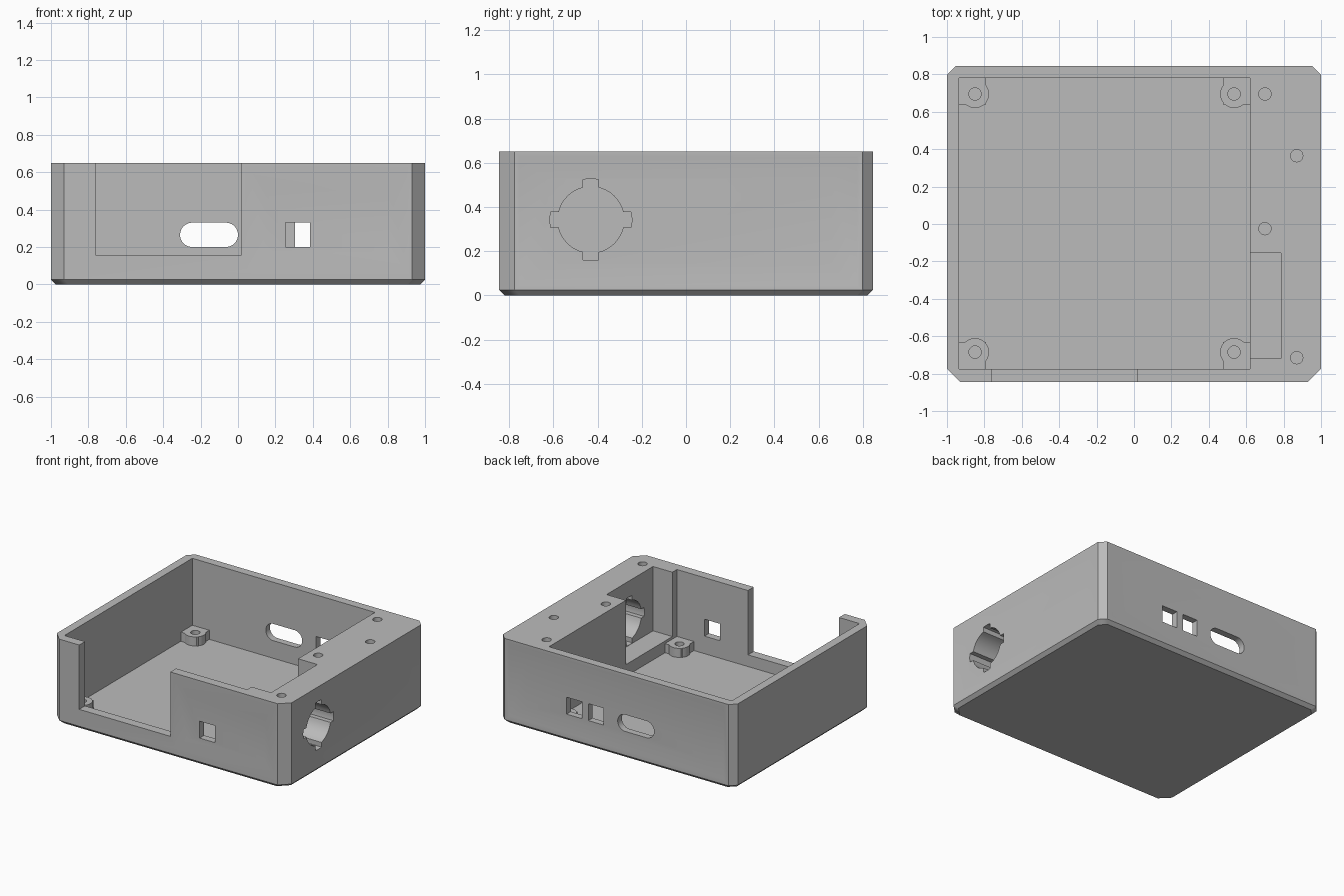
import bpy, bmesh, math
from mathutils import Matrix, Vector

cube = bpy.data.objects.get("Cube")
if cube:
    bpy.data.objects.remove(cube, do_unlink=True)

grey = bpy.data.materials.new("matte grey plastic")
grey.use_nodes = True
colour = (0.5, 0.5, 0.5, 1)
grey.diffuse_color = colour
grey.node_tree.nodes["Principled BSDF"].inputs["Base Color"].default_value = colour

TOP, FLOOR, SILL, HIGH = 0.65, 0.065, 0.155, 0.8
Z_AXIS = Matrix.Identity(3)
X_AXIS = Matrix(((0, 0, 1), (1, 0, 0), (0, 1, 0)))    # local xy -> world yz
Y_AXIS = Matrix(((1, 0, 0), (0, 0, -1), (0, 1, 0)))   # local xy -> world xz, depth to -y


def loft(name, rings, turn=Z_AXIS):
    """Closed solid through rings of (points, height)."""
    bm = bmesh.new()
    loops = [[bm.verts.new(turn @ Vector((x, y, h))) for x, y in pts] for pts, h in rings]
    n = len(loops[0])
    for a, b in zip(loops, loops[1:]):
        for i in range(n):
            bm.faces.new((a[i], a[(i + 1) % n], b[(i + 1) % n], b[i]))
    bm.faces.new(loops[0][::-1])
    bm.faces.new(loops[-1])
    bmesh.ops.recalc_face_normals(bm, faces=bm.faces)
    mesh = bpy.data.meshes.new(name)
    bm.to_mesh(mesh)
    bm.free()
    mesh.materials.append(grey)
    ob = bpy.data.objects.new(name, mesh)
    bpy.context.collection.objects.link(ob)
    return ob


def prism(name, pts, low, high, turn=Z_AXIS):
    return loft(name, [(pts, low), (pts, high)], turn)


def rect(x0, x1, y0, y1):
    return [(x0, y0), (x1, y0), (x1, y1), (x0, y1)]


def circle(x, y, r, n=32):
    return [(x + r * math.cos(math.tau * i / n), y + r * math.sin(math.tau * i / n))
            for i in range(n)]


def combine(target, tool, operation="DIFFERENCE"):
    """Apply a boolean and discard the tool."""
    mod = target.modifiers.new("cut", "BOOLEAN")
    mod.operation, mod.solver, mod.object = operation, "EXACT", tool
    bpy.context.view_layer.objects.active = target
    bpy.ops.object.modifier_apply(modifier=mod.name)
    bpy.data.objects.remove(tool, do_unlink=True)
    return target


def outline(inset):
    """Footprint with wide front and narrow back corner chamfers."""
    w, d, f, b = 1 - inset, 0.845 - inset, 0.07, 0.047
    half = [(w - f, -d), (w, -d + f), (w, d - b), (w - b, d)]
    return half + [(-x, y) for x, y in reversed(half)]


# Case body with chamfered bottom edge
body = loft("case_body", [(outline(0.025), 0), (outline(0), 0.025), (outline(0), TOP)])

# Shallow dished panels on the front, back and +x walls
DISH = 0.014


def dish(outer, inner, face, sign, turn):
    combine(body, loft("dish", [(rect(*outer), face + sign * 0.002),
                                (rect(*inner), face - sign * DISH)], turn))


dish((0.04, 0.92, 0.06, 0.64), (0.15, 0.81, 0.17, 0.5), 0.845, 1, Y_AXIS)
dish((-0.93, 0.93, 0.05, 0.64), (-0.78, 0.78, 0.16, 0.52), -0.845, -1, Y_AXIS)
dish((-0.77, 0.79, 0.035, 0.64), (-0.64, 0.66, 0.13, 0.53), 1, 1, X_AXIS)

# Main tray, side pocket and front cable opening
for shape, low in ((rect(-0.935, 0.62, -0.775, 0.78), FLOOR),
                   (rect(0.5, 0.785, -0.72, -0.155), SILL),
                   (rect(-0.76, 0.015, -0.9, -0.7), SILL)):
    combine(body, prism("pocket", shape, low, HIGH))

# Corner screw bosses
for cx, wall_x, side_x in ((-0.85, -0.95, -0.79), (0.535, 0.64, 0.475)):
    for cy, wall_y, side_y in ((-0.685, -0.79, -0.63), (0.695, 0.8, 0.64)):
        boss = prism("boss", circle(cx, cy, 0.075), 0.04, 0.135)
        block = prism("block", rect(min(wall_x, side_x), max(wall_x, side_x),
                                    min(wall_y, side_y), max(wall_y, side_y)), 0.04, 0.135)
        combine(boss, block, "UNION")
        combine(boss, prism("bore", circle(cx, cy, 0.033, 20), 0.07, HIGH))
        combine(body, boss, "UNION")

# Screw holes in the thick side block
for x, y in ((0.7, 0.695), (0.87, 0.365), (0.7, -0.025), (0.87, -0.715)):
    combine(body, prism("screw_hole", circle(x, y, 0.033, 20), 0.35, HIGH))

# Square ports: one in front, two in the back
for x0, depth in ((0.255, (0.7, 0.9)), (0.305, (-0.9, -0.7)), (0.12, (-0.9, -0.7))):
    combine(body, prism("port", rect(x0, x0 + 0.13, 0.2, 0.33), *depth, Y_AXIS))

# Rounded slot in the back
slot = [(-0.155 + (0.09 if math.cos(a) > 0 else -0.09) + 0.065 * math.cos(a),
         0.265 + 0.065 * math.sin(a))
        for a in [math.tau * (i + 0.5) / 32 for i in range(32)]]
combine(body, prism("slot", slot, -0.9, -0.7, Y_AXIS))

# Round side socket with four key notches
profile = []
for i in range(4):
    turn = i * math.pi / 2
    for radius, start, end in ((0.185, -0.19, 0.19), (0.15, 0.235, math.pi / 2 - 0.235)):
        for k in range(9):
            a = turn + start + (end - start) * k / 8
            profile.append((-0.43 + radius * math.cos(a), 0.342 + radius * math.sin(a)))
combine(body, prism("socket", profile, 0.7, 1.1, X_AXIS))

# Soft shading across the dished panels, crisp edges elsewhere
bpy.ops.object.select_all(action="DESELECT")
body.select_set(True)
bpy.context.view_layer.objects.active = body
bpy.ops.object.shade_smooth_by_angle(angle=math.radians(30))
weighted = body.modifiers.new("clean_normals", "WEIGHTED_NORMAL")
weighted.keep_sharp = True
